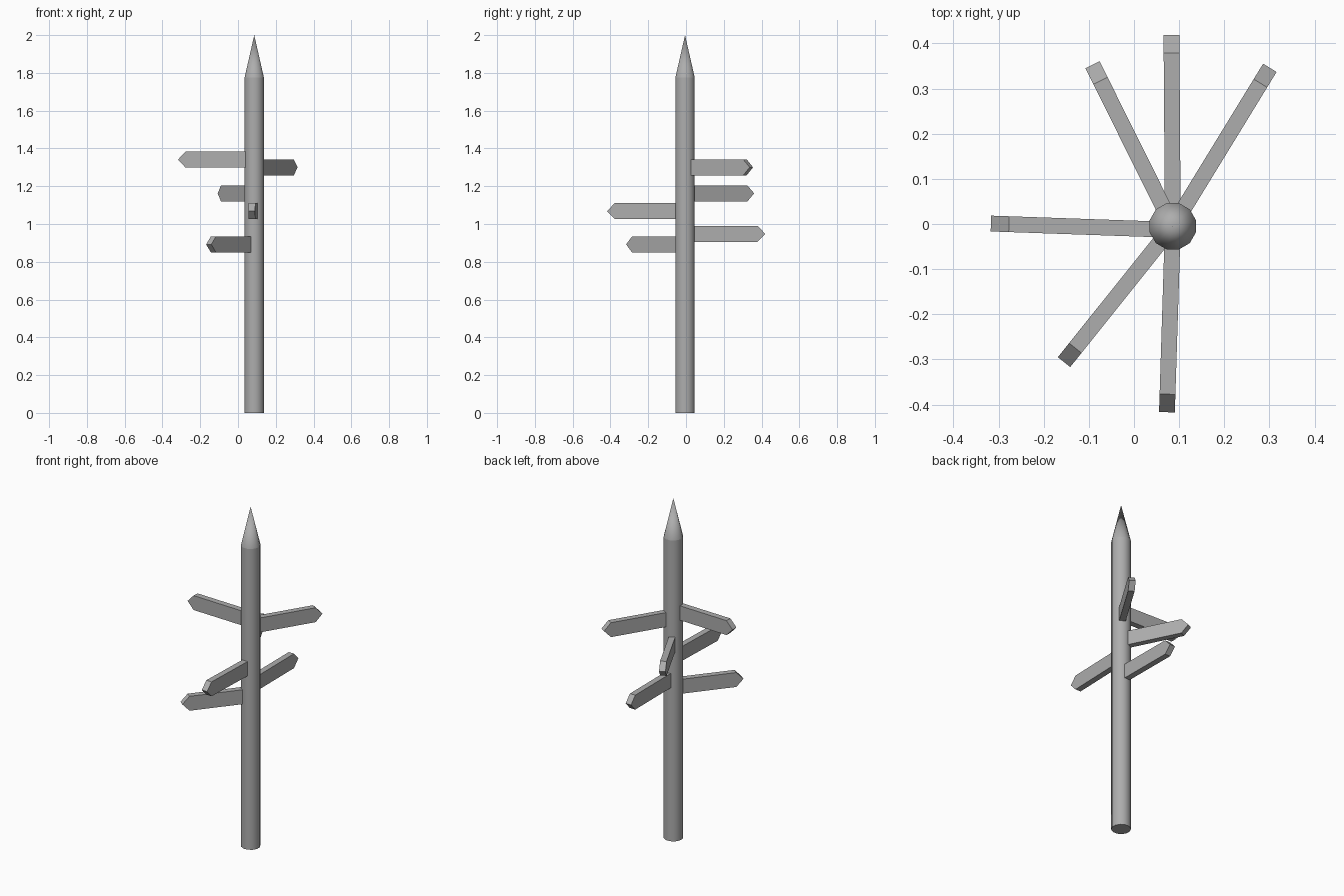
import bpy, bmesh, math

if "Cube" in bpy.data.objects:
    bpy.data.objects.remove(bpy.data.objects["Cube"])

CX, CY = 0.086, -0.005      # post axis
R, SIDES = 0.053, 12

# Mid grey for everything
grey = bpy.data.materials.new("mid_grey")
grey.diffuse_color = (0.42, 0.42, 0.42, 1)
grey.use_nodes = True
grey.node_tree.nodes["Principled BSDF"].inputs["Base Color"].default_value = grey.diffuse_color


def make_object(name, bm):
    bmesh.ops.recalc_face_normals(bm, faces=bm.faces)
    mesh = bpy.data.meshes.new(name)
    bm.to_mesh(mesh)
    bm.free()
    mesh.materials.append(grey)
    obj = bpy.data.objects.new(name, mesh)
    bpy.context.collection.objects.link(obj)
    return obj


def smooth(obj):
    bpy.context.view_layer.objects.active = obj
    obj.select_set(True)
    bpy.ops.object.shade_smooth_by_angle(angle=math.radians(40))
    obj.select_set(False)


def ring(bm, z):
    return [bm.verts.new((R * math.cos(2 * math.pi * (i + 0.5) / SIDES),
                          R * math.sin(2 * math.pi * (i + 0.5) / SIDES), z))
            for i in range(SIDES)]


# Post shaft, with a bottom cap
bm = bmesh.new()
low, high = ring(bm, 0), ring(bm, 1.775)
bm.faces.new(low)
for i in range(SIDES):
    j = (i + 1) % SIDES
    bm.faces.new((low[i], low[j], high[j], high[i]))
post = make_object("post", bm)

# Sharpened top, with its own shading
bm = bmesh.new()
rim = ring(bm, 1.775)
tip = bm.verts.new((0, 0, 2.0))
for i in range(SIDES):
    bm.faces.new((rim[i], rim[(i + 1) % SIDES], tip))
point = make_object("post_point", bm)
# Open shells: make sure the normals face outward
if point.data.polygons[0].normal.z < 0:
    point.data.flip_normals()
if post.data.polygons[0].normal.z > 0:
    post.data.flip_normals()
for part in (post, point):
    part.location = (CX, CY, 0)
    smooth(part)


# Sign board: arrow profile extruded to the board thickness, aimed from the post
def sign_board(name, end_x, end_y, z, root_y=CY, height=0.085, thick=0.035, point=0.04):
    length = math.hypot(end_x - CX, end_y - root_y)
    h = height / 2
    profile = [(0.02, -h), (length - point, -h), (length, 0),
               (length - point, h), (0.02, h)]
    bm = bmesh.new()
    face = bm.faces.new([bm.verts.new((x, -thick / 2, y)) for x, y in profile])
    out = bmesh.ops.extrude_face_region(bm, geom=[face])
    verts = [v for v in out["geom"] if isinstance(v, bmesh.types.BMVert)]
    bmesh.ops.translate(bm, verts=verts, vec=(0, thick, 0))
    board = make_object(name, bm)
    board.location = (CX, root_y, z)
    board.rotation_euler.z = math.atan2(end_y - root_y, end_x - CX)


# Six boards: end point in plan and centre height
sign_board("left_sign", -0.317, 0.001, 1.341, root_y=-0.013)
sign_board("back_right_sign", 0.301, 0.346, 1.300)
sign_board("back_left_sign", -0.092, 0.353, 1.162)
sign_board("front_sign", 0.073, -0.417, 1.068)
sign_board("back_sign", 0.083, 0.419, 0.948)
sign_board("front_left_sign", -0.155, -0.306, 0.892)
